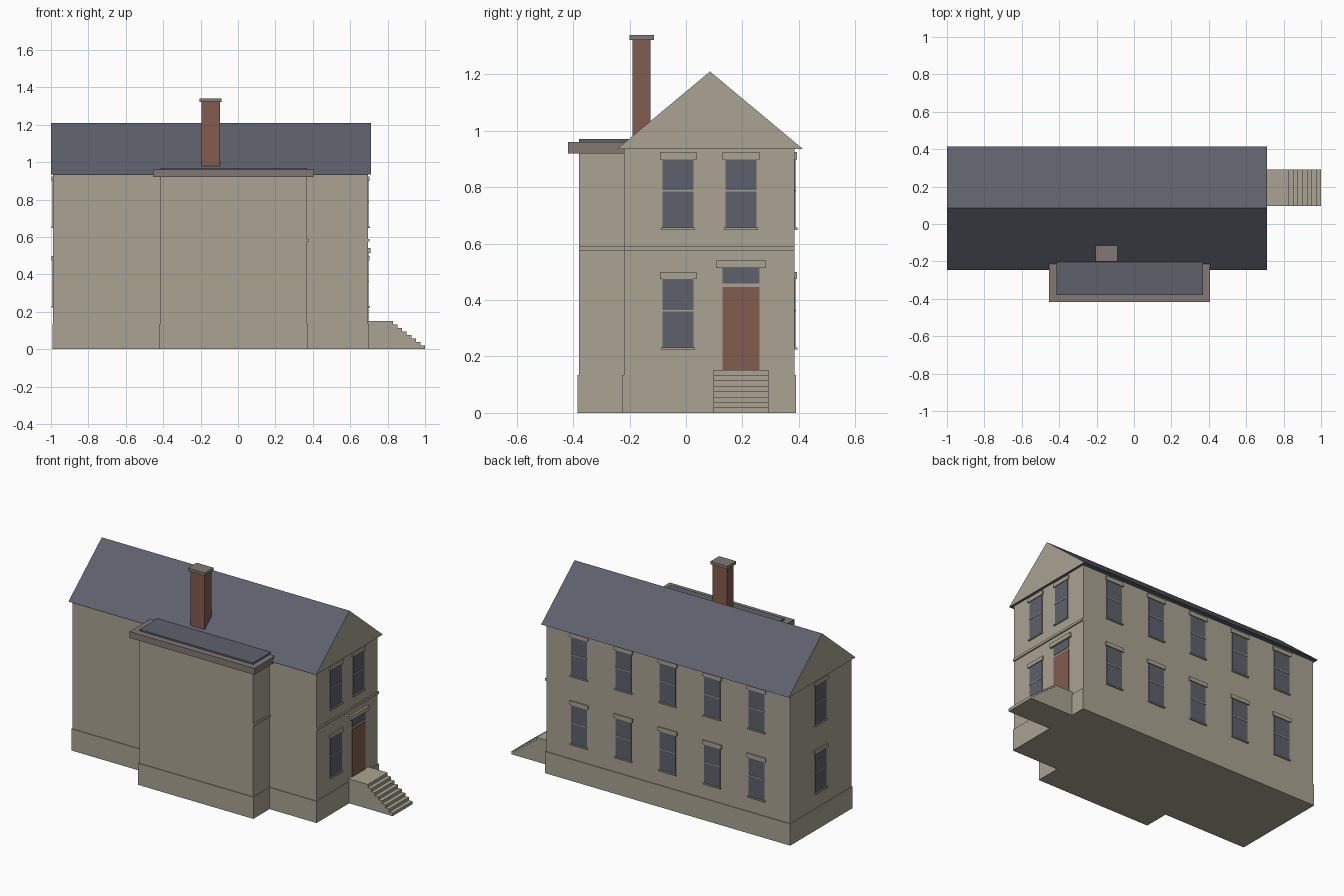
import bpy
import bmesh

cube = bpy.data.objects.get("Cube")
if cube:
    bpy.data.objects.remove(cube, do_unlink=True)


def material(name, rgb):
    """Flat material from 0-255 screen values, stored as linear."""
    lin = [((c / 255 + 0.055) / 1.055) ** 2.4 for c in rgb]
    m = bpy.data.materials.new(name)
    m.use_nodes = True
    m.diffuse_color = (*lin, 1)
    m.node_tree.nodes["Principled BSDF"].inputs["Base Color"].default_value = (*lin, 1)
    return m


STONE = material("pale stone", (170, 163, 146))
SLATE = material("blue grey slate", (94, 97, 108))
BRICK = material("red brown brick", (130, 92, 77))
TRIM = material("warm grey trim", (129, 121, 114))


def finish(name, bm, mats):
    bmesh.ops.recalc_face_normals(bm, faces=bm.faces[:])
    mesh = bpy.data.meshes.new(name)
    bm.to_mesh(mesh)
    bm.free()
    for m in mats:
        mesh.materials.append(m)
    ob = bpy.data.objects.new(name, mesh)
    bpy.context.collection.objects.link(ob)
    return ob


def boxes(name, parts):
    """One object from (x range, y range, z range, material) boxes."""
    bm = bmesh.new()
    mats = []
    for *ranges, mat in parts:
        if mat not in mats:
            mats.append(mat)
        verts = bmesh.ops.create_cube(bm, size=1)["verts"]
        for v in verts:
            v.co = [r[0] if c < 0 else r[1] for r, c in zip(ranges, v.co)]
        for f in {f for v in verts for f in v.link_faces}:
            f.material_index = mats.index(mat)
    return finish(name, bm, mats)


def prism(name, profile, axis, start, end, mats, cap_index=0):
    """Extrude a 2D profile along x; end caps may take another material."""
    bm = bmesh.new()
    face = bm.faces.new([bm.verts.new((start, a, b)) for a, b in profile])
    if axis == "y":
        for v in bm.verts:
            v.co = (v.co.y, start, v.co.z)
    step = (end - start, 0, 0) if axis == "x" else (0, end - start, 0)
    new = bmesh.ops.extrude_face_region(bm, geom=[face], use_keep_orig=True)["geom"]
    bmesh.ops.translate(bm, vec=step, verts=[g for g in new if isinstance(g, bmesh.types.BMVert)])
    bm.normal_update()
    for f in bm.faces:
        if abs(f.normal["xyz".index(axis)]) > 0.9:
            f.material_index = cap_index
    return finish(name, bm, mats)


# Walls and plinths
LEFT, RIGHT, FRONT, BACK = -0.988, 0.695, -0.22, 0.385
PLINTH, EAVE, LIP = 0.135, 0.935, 0.005
boxes("main_walls", [((LEFT, RIGHT), (FRONT, BACK), (PLINTH, EAVE), STONE)])
boxes("main_plinth", [((LEFT - LIP, RIGHT + LIP), (FRONT - LIP, BACK + LIP), (0, PLINTH), STONE)])
boxes("bay_walls", [((-0.415, 0.37), (-0.38, FRONT), (PLINTH, 0.92), STONE)])
boxes("bay_plinth", [((-0.42, 0.375), (-0.385, FRONT - LIP), (0, PLINTH), STONE)])

# Bay cornice and flat roof
boxes("bay_cornice", [((-0.455, 0.405), (-0.418, -0.21), (0.92, 0.96), TRIM)])
boxes("bay_flat_roof", [((-0.415, 0.37), (-0.38, -0.2), (0.955, 0.97), SLATE)])

# Gabled roof with stone gable ends
prism("gable_roof", [(-0.245, EAVE), (0.415, EAVE), (0.085, 1.21)], "x",
      -1.0, 0.71, [SLATE, STONE], cap_index=1)

# Chimney
boxes("chimney_stack", [((-0.195, -0.097), (-0.19, -0.125), (0.94, 1.325), BRICK)])
boxes("chimney_cap", [((-0.206, -0.088), (-0.2, -0.114), (1.322, 1.34), TRIM)])

# Belt course along the entrance side
boxes("belt_course", [((RIGHT - 0.01, RIGHT + 0.008), (FRONT, BACK), (0.575, 0.59), STONE)])
boxes("bay_belt_course", [((0.36, 0.378), (-0.38, FRONT), (0.575, 0.59), STONE)])


def on_wall(wall, u, z, out, mat):
    """Box range lying on a wall; u runs along it, out is its projection."""
    if wall == "right":
        return ((RIGHT - 0.01, RIGHT + out), u, z, mat)
    if wall == "left":
        return ((LEFT - out, LEFT + 0.01), u, z, mat)
    return (u, (BACK - 0.01, BACK + out), z, mat)


def window(name, wall, centre, bottom):
    def span(half):
        return (centre - half, centre + half)
    top = bottom + 0.245
    mid = bottom + 0.13
    boxes(name, [
        on_wall(wall, span(0.055), (bottom, top), 0.003, SLATE),
        on_wall(wall, span(0.055), (mid - 0.003, mid + 0.003), 0.005, STONE),
        on_wall(wall, span(0.065), (top - 0.003, top + 0.022), 0.008, STONE),
        on_wall(wall, span(0.06), (bottom - 0.008, bottom), 0.01, STONE),
    ])


# Windows: two storeys on three walls
for storey, bottom in (("lower", 0.232), ("upper", 0.657)):
    for i in range(5):
        window(f"{storey}_back_window_{i + 1}", "back", -0.758 + 0.3065 * i, bottom)
    window(f"{storey}_left_window", "left", 0.083, bottom)
    window(f"{storey}_right_window", "right", -0.028, bottom)
window("upper_door_side_window", "right", 0.195, 0.657)

# Entrance door, transom light and lintel
boxes("front_door", [on_wall("right", (0.13, 0.26), (0.15, 0.447), 0.004, BRICK)])
boxes("door_transom", [on_wall("right", (0.13, 0.26), (0.459, 0.515), 0.003, SLATE)])
boxes("door_lintel", [on_wall("right", (0.107, 0.282), (0.514, 0.54), 0.014, STONE)])

# Entrance steps: landing then an even flight down
STEPS, RISE, TREAD = 8, 0.019, 0.0245
outline = [(RIGHT, 0), (RIGHT, STEPS * RISE)]
for i in range(STEPS):
    x = 1.0 - TREAD * (STEPS - 1 - i)
    outline += [(x, RISE * (STEPS - i)), (x, RISE * (STEPS - 1 - i))]
prism("entrance_steps", outline, "y", 0.097, 0.292, [STONE])
